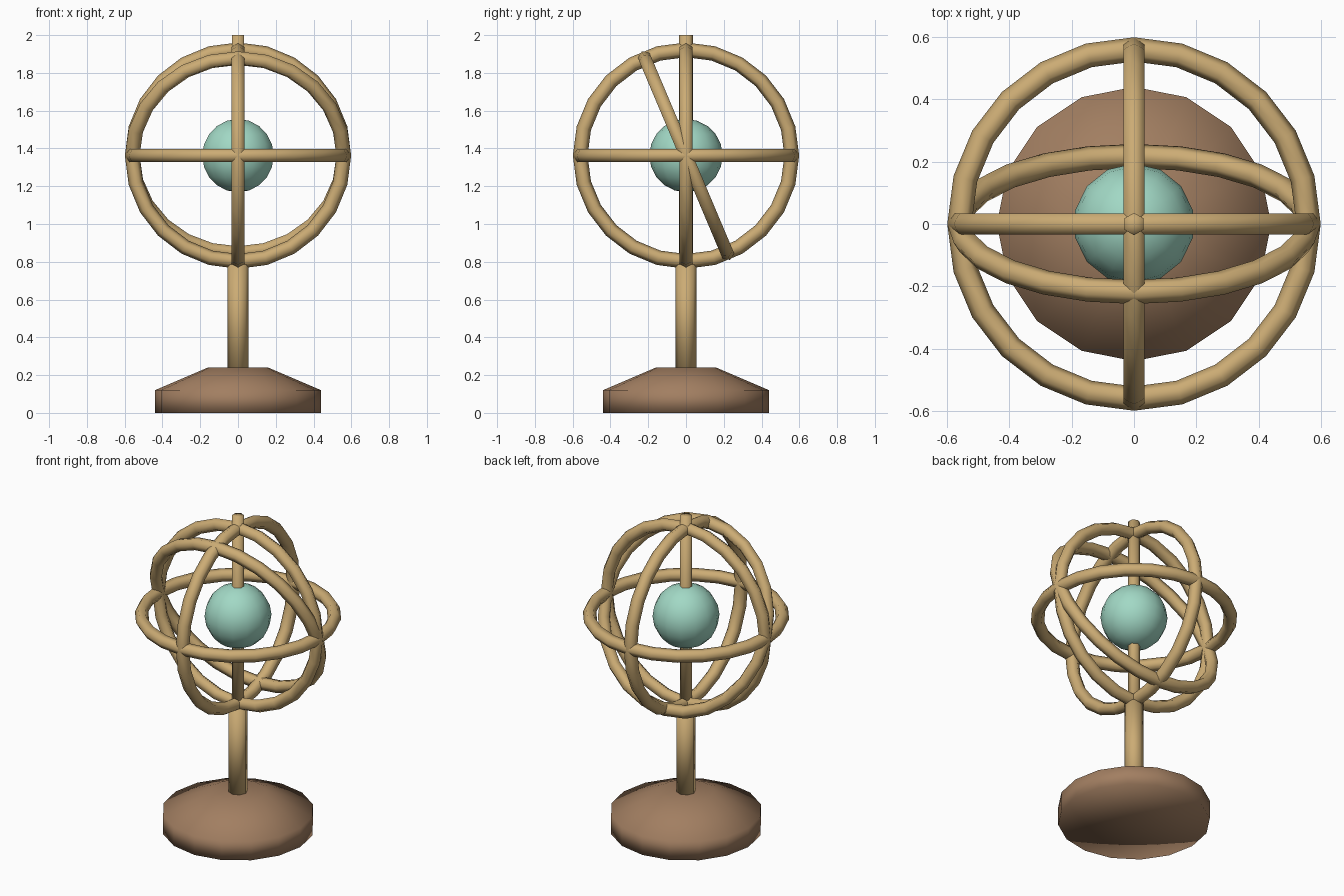
import bpy, math
from math import sin, cos, pi, radians

if "Cube" in bpy.data.objects:
    bpy.data.objects.remove(bpy.data.objects["Cube"])

CENTRE = 1.362


def material(name, rgb):
    m = bpy.data.materials.new(name)
    m.diffuse_color = (*rgb, 1)
    m.use_nodes = True
    m.node_tree.nodes["Principled BSDF"].inputs["Base Color"].default_value = m.diffuse_color
    return m


BRASS = material("pale brass", (0.60, 0.41, 0.175))
WOOD = material("brown wood", (0.36, 0.21, 0.12))
MINT = material("mint green", (0.36, 0.69, 0.56))


def make(name, verts, faces, mat):
    me = bpy.data.meshes.new(name)
    me.from_pydata(verts, [], faces)
    me.materials.append(mat)
    me.shade_smooth()
    ob = bpy.data.objects.new(name, me)
    bpy.context.collection.objects.link(ob)
    return ob


def lathe(name, profile, sides, mat):
    """Turn (radius, z) points from bottom to top; first corner faces +y."""
    verts, faces = [], []
    for r, z in profile:
        for i in range(sides):
            a = pi / 2 + 2 * pi * i / sides
            verts.append((r * cos(a), r * sin(a), z))
    for k in range(len(profile) - 1):
        for i in range(sides):
            j = (i + 1) % sides
            a, b = k * sides, (k + 1) * sides
            faces.append((a + i, a + j, b + j, b + i))
    # end caps as fans
    n = len(verts)
    verts += [(0, 0, profile[0][1]), (0, 0, profile[-1][1])]
    last = (len(profile) - 1) * sides
    for i in range(sides):
        j = (i + 1) % sides
        faces.append((n, j, i))
        faces.append((n + 1, last + i, last + j))
    return make(name, verts, faces, mat)


def ring(name, rotation, major=0.56, minor=0.039, seg=24, sides=6):
    verts, faces = [], []
    for i in range(seg):
        a = 2 * pi * i / seg
        for j in range(sides):
            b = 2 * pi * j / sides
            r = major + minor * cos(b)
            verts.append((r * cos(a), r * sin(a), minor * sin(b)))
            i2, j2 = (i + 1) % seg, (j + 1) % sides
            faces.append((i * sides + j, i2 * sides + j,
                          i2 * sides + j2, i * sides + j2))
    ob = make(name, verts, faces, BRASS)
    ob.location.z = CENTRE
    ob.rotation_euler = rotation
    return ob


# turned base, post and axis rod
lathe("base", [(0.44, 0), (0.44, 0.12), (0.16, 0.24)], 16, WOOD)
lathe("post", [(0.055, 0.22), (0.055, 0.785)], 8, BRASS)
lathe("axis_rod", [(0.036, 0.74), (0.036, 2.0)], 6, BRASS)

# central globe
R, N = 0.194, 10
globe = [(R * sin(pi * k / N), CENTRE - R * cos(pi * k / N)) for k in range(1, N)]
g = lathe("globe", globe, 14, MINT)
# lift the cap centres to the poles
g.data.vertices[-2].co.z = CENTRE - R
g.data.vertices[-1].co.z = CENTRE + R

# four hoops sharing one centre
ring("horizon_ring", (0, 0, 0))
ring("front_ring", (radians(90), 0, 0))
ring("side_ring", (0, radians(90), 0))
ring("tilted_ring", (radians(112.9), 0, 0))
